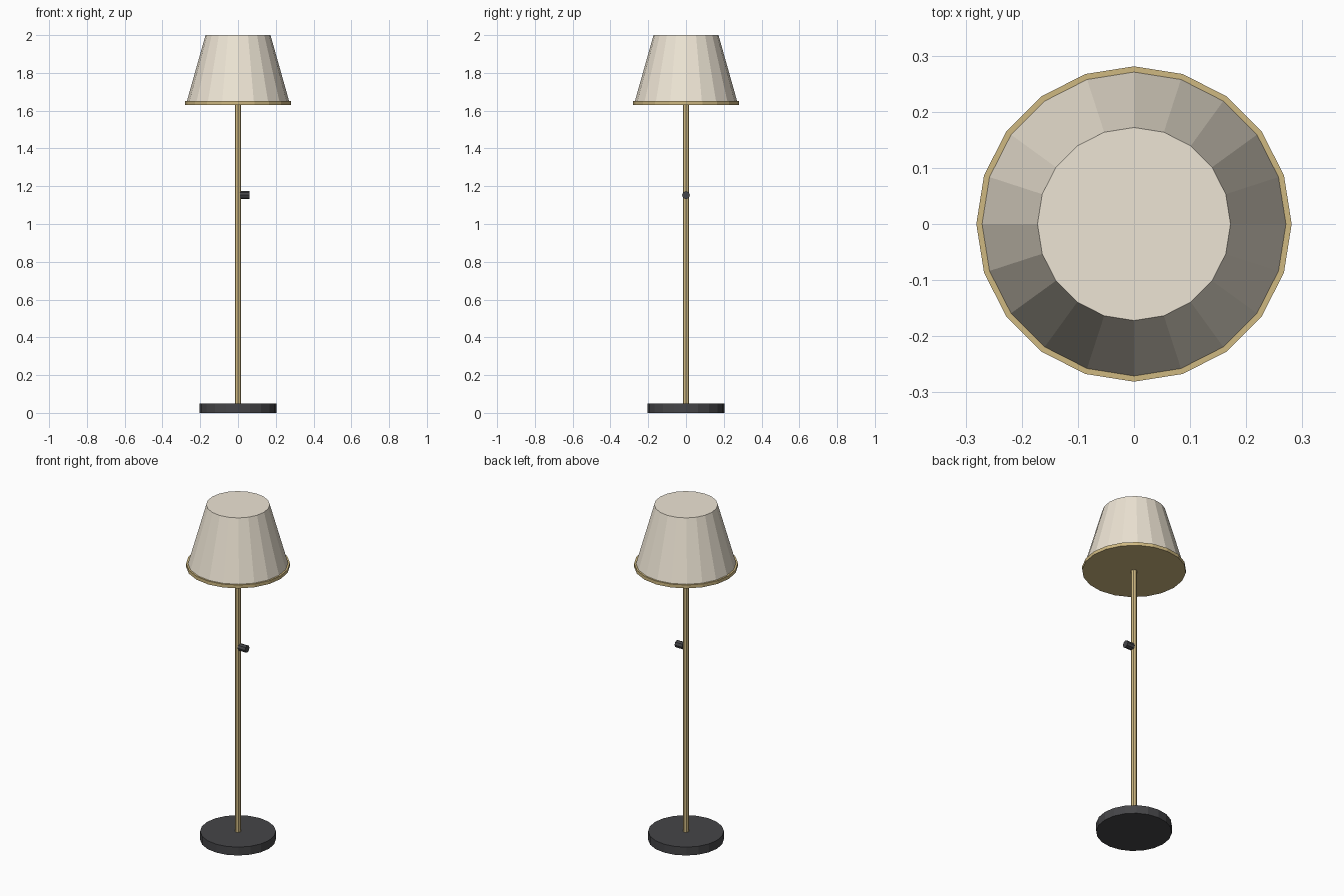
import bpy, math

if "Cube" in bpy.data.objects:
    bpy.data.objects.remove(bpy.data.objects["Cube"])


def material(name, rgb):
    m = bpy.data.materials.new(name)
    m.diffuse_color = (*rgb, 1)
    m.use_nodes = True
    m.node_tree.nodes["Principled BSDF"].inputs["Base Color"].default_value = m.diffuse_color
    return m


cream = material("cream_fabric", (0.85, 0.78, 0.66))
brass = material("brass", (0.62, 0.48, 0.22))
dark = material("dark_metal", (0.06, 0.06, 0.065))


def frustum(name, sides, r_low, r_high, z_low, z_high, mat):
    """Upright closed cone or cylinder on the z axis."""
    bpy.ops.mesh.primitive_cone_add(vertices=sides, radius1=r_low, radius2=r_high,
                                    depth=z_high - z_low,
                                    location=(0, 0, (z_low + z_high) / 2))
    ob = bpy.context.object
    ob.name = name
    ob.data.materials.append(mat)
    return ob


# Round foot, slim pole, tapered shade and its lower trim disc
frustum("base", 20, 0.205, 0.205, 0.0, 0.05, dark)
frustum("pole", 8, 0.017, 0.017, 0.04, 1.66, brass)
frustum("shade", 20, 0.275, 0.172, 1.635, 2.0, cream)
frustum("shade_trim", 20, 0.281, 0.281, 1.63, 1.65, brass)

# Switch knob sticking out of the pole towards +x
knob = frustum("switch_knob", 8, 0.021, 0.021, 0.0, 0.05, dark)
knob.rotation_euler = (0, math.pi / 2, 0)
knob.location = (0.036, 0, 1.153)
